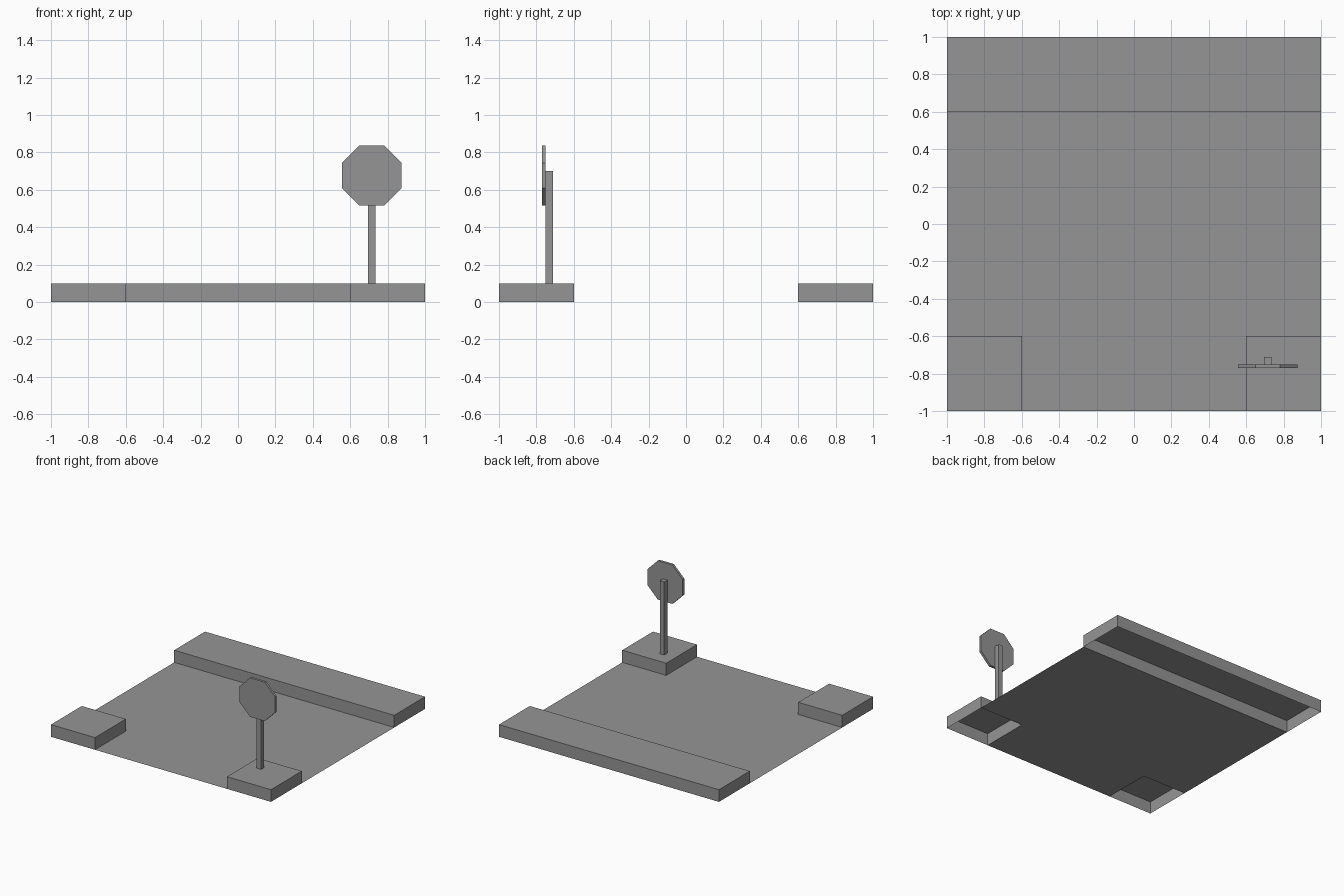
import bpy
import bmesh
import math
from mathutils import Matrix, Vector

cube = bpy.data.objects.get("Cube")
if cube:
    bpy.data.objects.remove(cube, do_unlink=True)

# One plain grey for every part
grey = bpy.data.materials.new("concrete_grey")
grey.use_nodes = True
COLOUR = (0.3, 0.3, 0.3, 1)
grey.diffuse_color = COLOUR
grey.node_tree.nodes["Principled BSDF"].inputs["Base Color"].default_value = COLOUR


def finish(name, bm):
    mesh = bpy.data.meshes.new(name)
    bm.to_mesh(mesh)
    bm.free()
    mesh.materials.append(grey)
    obj = bpy.data.objects.new(name, mesh)
    bpy.context.collection.objects.link(obj)
    return obj


def box(name, low, high, open_bottom=False):
    low, high = Vector(low), Vector(high)
    bm = bmesh.new()
    place = Matrix.Translation((low + high) / 2) @ Matrix.Diagonal((*(high - low), 1))
    bmesh.ops.create_cube(bm, size=1, matrix=place)
    if open_bottom:
        under = [f for f in bm.faces if f.normal.z < -0.5]
        bmesh.ops.delete(bm, geom=under, context='FACES_ONLY')
    return finish(name, bm)


EDGE = 0.6    # where the road meets the kerbs
KERB = 0.1    # kerb height

# Road: a flat T between the pavements
bm = bmesh.new()
outline = [(-EDGE, -1), (EDGE, -1), (EDGE, -EDGE), (1, -EDGE),
           (1, EDGE), (-1, EDGE), (-1, -EDGE), (-EDGE, -EDGE)]
bm.faces.new([bm.verts.new((x, y, 0)) for x, y in outline])
finish("road", bm)

# Raised pavements, hollow underneath
box("back_pavement", (-1, EDGE, 0), (1, 1, KERB), True)
box("right_corner_pavement", (-1, -1, 0), (-EDGE, -EDGE, KERB), True)
box("left_corner_pavement", (EDGE, -1, 0), (1, -EDGE, KERB), True)

# Sign post
SIGN_X = 0.715
box("sign_post", (SIGN_X - 0.02, -0.75, KERB), (SIGN_X + 0.02, -0.71, 0.7))

# Octagonal sign plate with a flat edge on top
bm = bmesh.new()
radius = 0.16 / math.cos(math.pi / 8)
place = (Matrix.Translation((SIGN_X, -0.76, 0.677))
         @ Matrix.Rotation(math.pi / 2, 4, 'X')
         @ Matrix.Rotation(math.pi / 8, 4, 'Z'))
bmesh.ops.create_cone(bm, cap_ends=True, segments=8, radius1=radius,
                      radius2=radius, depth=0.02, matrix=place)
finish("sign_plate", bm)
